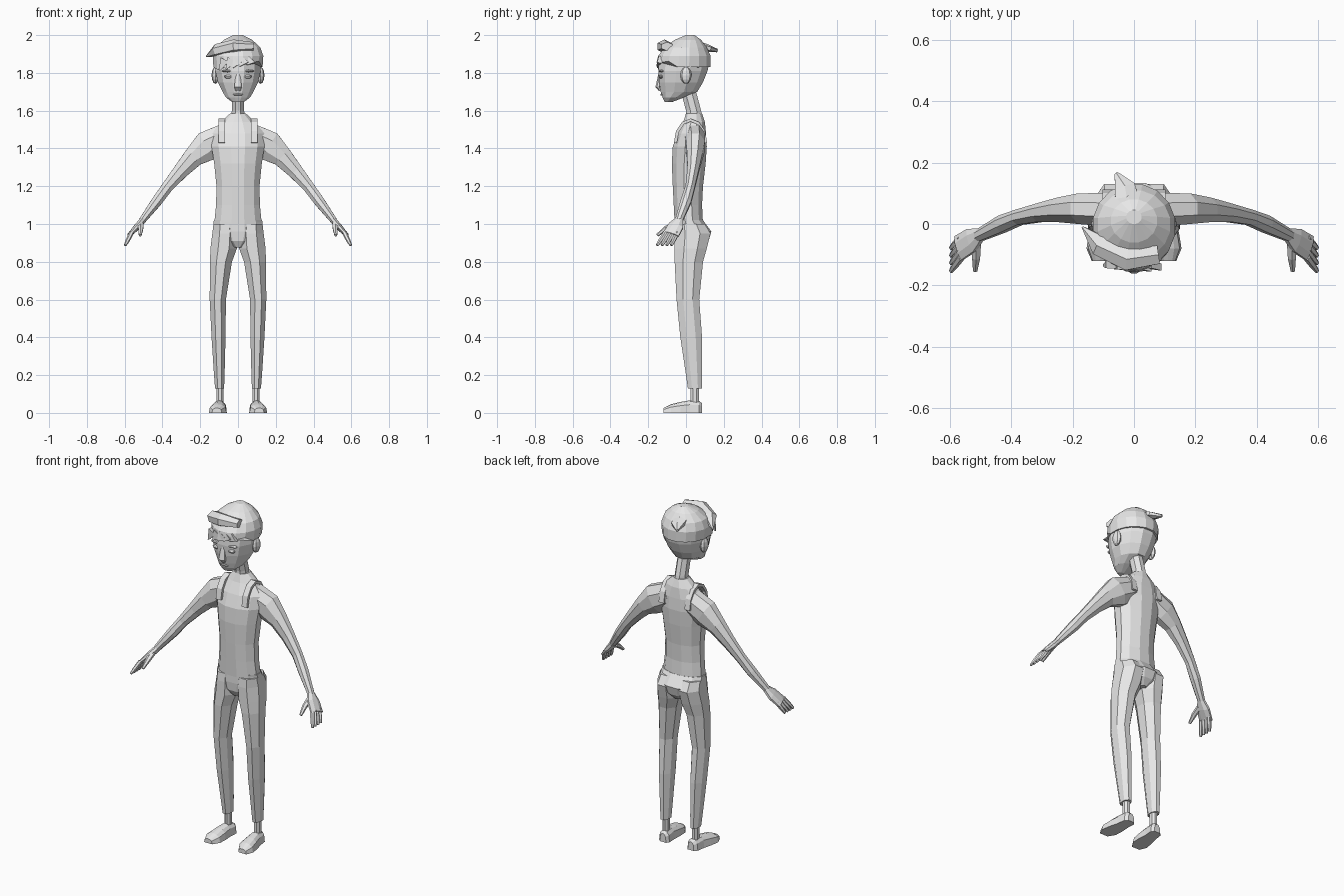
import bpy, bmesh, math
from mathutils import Vector

default_cube = bpy.data.objects.get("Cube")
if default_cube:
    bpy.data.objects.remove(default_cube)

grey = bpy.data.materials.new("plain_grey")
grey.use_nodes = True
grey.diffuse_color = (.8, .8, .8, 1)
grey.node_tree.nodes["Principled BSDF"].inputs["Base Color"].default_value = grey.diffuse_color

ACROSS = Vector((1, 0, 0))
FORWARD = Vector((0, 1, 0))


def section(sides):
    """Regular polygon of unit half width, with a flat side facing front."""
    reach = 1 / math.cos(math.pi / sides)
    angles = [(i + .5) * math.tau / sides for i in range(sides)]
    return [(reach * math.cos(a), reach * math.sin(a)) for a in angles]


def finish(name, mesh_builder):
    """Turn built geometry into a named, flat-shaded object."""
    bmesh.ops.recalc_face_normals(mesh_builder, faces=mesh_builder.faces)
    mesh = bpy.data.meshes.new(name)
    mesh_builder.to_mesh(mesh)
    mesh_builder.free()
    mesh.materials.append(grey)
    part = bpy.data.objects.new(name, mesh)
    bpy.context.collection.objects.link(part)
    return part


def skin(name, rings):
    """Join rings of points into one closed part."""
    builder = bmesh.new()
    loops = [[builder.verts.new(point) for point in ring] for ring in rings]
    for lower, upper in zip(loops, loops[1:]):
        for i in range(len(lower)):
            builder.faces.new((lower[i - 1], lower[i], upper[i], upper[i - 1]))
    builder.faces.new(loops[0])
    builder.faces.new(loops[-1])
    return finish(name, builder)


def stack(name, rows, sides=12, centre=lambda z: 0):
    """Level rings, each given as height, half width, front y and back y."""
    return skin(name, [[(centre(z) + width * c, (front + back + (back - front) * s) / 2, z)
                        for c, s in section(sides)]
                       for z, width, front, back in rows])


def tube(name, path, sizes, side=1, sides=8, axis=FORWARD):
    """Rings along a path, each with a half size along the axis and one across it."""
    points = [Vector((side * x, y, z)) for x, y, z in path]
    rings = []
    for i, (point, (along, across)) in enumerate(zip(points, sizes)):
        following = points[min(i + 1, len(points) - 1)]
        tangent = (following - points[max(i - 1, 0)]).normalized()
        first = (axis - tangent * axis.dot(tangent)).normalized()
        second = tangent.cross(first)
        rings.append([point + first * along * c + second * across * s
                      for c, s in section(sides)])
    return skin(name, rings)


def ball(name, centre, size, side=1):
    """Low-poly ellipsoid for small features."""
    builder = bmesh.new()
    bmesh.ops.create_uvsphere(builder, u_segments=8, v_segments=6, radius=1)
    bmesh.ops.scale(builder, vec=size, verts=builder.verts)
    x, y, z = centre
    bmesh.ops.translate(builder, vec=(side * x, y, z), verts=builder.verts)
    return finish(name, builder)


# Shirt, trousers seat and neck
stack("shirt", [
    (1, .126, -.06, .09), (1.1, .116, -.065, .085), (1.2, .114, -.07, .09),
    (1.32, .126, -.075, .104), (1.41, .14, -.07, .11), (1.48, .14, -.045, .106),
    (1.54, .09, -.015, .1), (1.585, .042, 0, .085)])
stack("trousers_seat", [
    (1.02, .128, -.06, .09), (.96, .134, -.06, .134),
    (.91, .1, -.055, .12), (.875, .03, -.035, .09)])
stack("neck", [(1.54, .034, 0, .09), (1.6, .033, 0, .08), (1.75, .032, -.04, .04)], sides=8)

# Head
stack("head", [
    (1.645, .03, -.112, -.075), (1.67, .064, -.124, -.01), (1.7, .082, -.134, .06),
    (1.75, .106, -.142, .09), (1.81, .12, -.147, .114), (1.87, .122, -.142, .126),
    (1.92, .11, -.12, .11), (1.965, .06, -.06, .06)])

# Hair cap, with its front hem rising towards the left
hair_cap = stack("hair_cap", [
    (1.84, .13, -.155, .13), (1.89, .134, -.147, .13), (1.935, .118, -.115, .11),
    (1.975, .075, -.06, .08), (2, .025, 0, .045)], sides=16)
hem = [v.co for v in hair_cap.data.vertices if v.co.z < 1.85]
for corner in hem:
    corner.z += corner.x / 5 if corner.y < -.06 else -.01

# Swept fringe, tuft and fringe locks
tube("swept_fringe",
     [(.08, -.1, 1.94), (-.02, -.115, 1.94), (-.11, -.07, 1.92), (-.168, -.01, 1.887)],
     [(.03, .02), (.036, .032), (.034, .03), (.003, .003)], sides=6)
tube("back_tuft", [(-.02, .06, 1.945), (-.03, .12, 1.93), (-.058, .165, 1.918)],
     [(.04, .022), (.034, .016), (.006, .008)], sides=6, axis=ACROSS)
for i in range(5):
    x = -.085 + .036 * i
    bend = x * x
    tube("fringe_lock",
         [(x + .015, bend - .14, 1.87), (x - .014, 2 * bend - .15, 1.812 + .008 * i)],
         [(.024, .012), (.003, .003)], sides=4, axis=ACROSS)

# Nose and lips
tube("nose", [(0, -.138, 1.795), (0, -.148, 1.725), (0, -.136, 1.708)],
     [(.011, .008), (.02, .014), (.014, .008)], axis=ACROSS)
ball("lips", (0, -.127, 1.685), (.028, .009, .006))

# Shoe outline: an arch over a flat sole
arch = [(math.cos(a), abs(math.sin(a)) ** .6) for a in (math.pi * i / 6 for i in range(7))]

for side, label in ((1, "left"), (-1, "right")):
    # Face features
    ball(label + "_eye", (.05, -.132, 1.78), (.024, .012, .01), side)
    ball(label + "_eyebrow", (.052, -.13, 1.81), (.034, .016, .007), side)
    ball(label + "_ear", (.12, 0, 1.787), (.02, .03, .045), side)

    # Shirt strap arching over the shoulder
    angles = [math.pi * i / 6 for i in range(7)]
    tube(label + "_strap",
         [(.085, .024 - .08 * math.cos(a), 1.43 + .12 * math.sin(a)) for a in angles],
         [(.017, .008) for a in angles], side, sides=4, axis=ACROSS)

    # Arm
    tube(label + "_arm",
         [(.06, .046, 1.465), (.165, .05, 1.412), (.235, .046, 1.355),
          (.305, .037, 1.278), (.375, .022, 1.195), (.43, 0, 1.12), (.507, -.038, 1.018)],
         [(.055, .07), (.05, .08), (.04, .054),
          (.03, .04), (.025, .03), (.028, .028), (.02, .018)], side)

    # Palm, thumb and fingers
    tube(label + "_palm", [(.5, -.033, 1.025), (.53, -.053, .99), (.572, -.079, .945)],
         [(.02, .017), (.04, .017), (.042, .011)], side)
    tube(label + "_thumb", [(.515, -.065, 1), (.515, -.11, .975), (.518, -.152, .94)],
         [(.016, .012), (.013, .011), (.007, .007)], side, sides=6, axis=ACROSS)
    for finger in range(4):
        knuckle = Vector((.563, -.108 + .021 * finger, .955))
        reach = Vector((.034, -.045 + .004 * finger, -.068))
        tube(label + "_finger", [knuckle, knuckle + reach * .6, knuckle + reach],
             [(.011, .011), (.01, .01), (.007, .006)], side, sides=6)

    # Trouser leg, leaning out from the hip, and ankle
    stack(label + "_trouser_leg", [
        (1, .06, -.056, .1), (.95, .066, -.06, .13), (.87, .07, -.06, .11),
        (.8, .058, -.06, .09), (.6, .043, -.05, .07), (.4, .037, -.03, .085),
        (.2, .028, 0, .085), (.13, .024, .01, .085)], sides=8,
        centre=lambda z: side * min(.095 + z / 50, max(.07, .25 - z / 5)))
    stack(label + "_ankle", [(.15, .018, .025, .07), (.04, .018, .025, .07)], sides=8,
          centre=lambda z: side * .096)

    # Shoe, lofted from heel to toe
    shoe = [(.086, .02, .05), (.07, .034, .062), (.02, .036, .066),
            (-.03, .044, .058), (-.08, .047, .046), (-.12, .026, .026)]
    skin(label + "_shoe", [[(side * (.1 - y / 10 + width * c), y, height * s) for c, s in arch]
                           for y, width, height in shoe])
